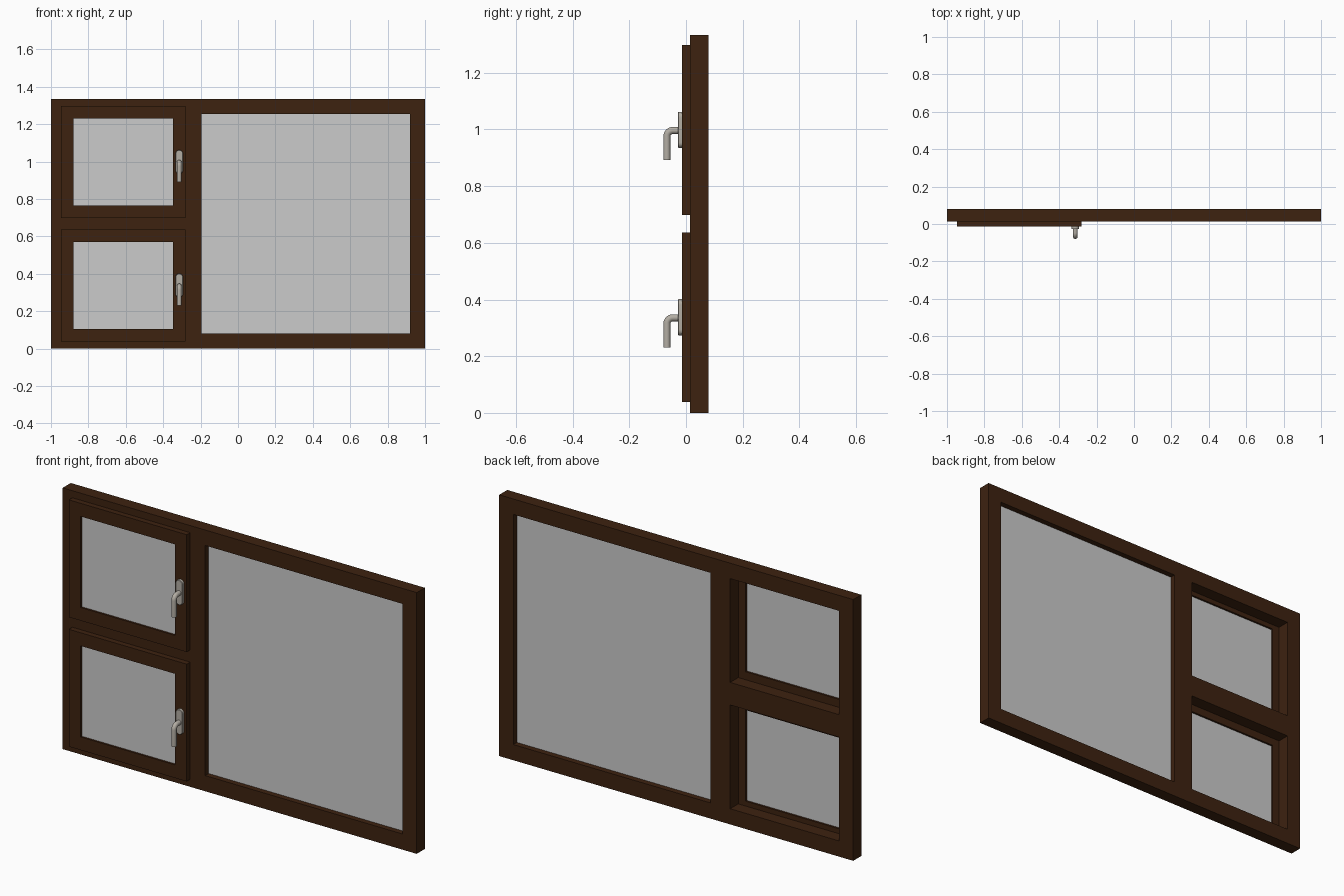
import bpy, bmesh, math
from mathutils import Vector

if "Cube" in bpy.data.objects:
    bpy.data.objects.remove(bpy.data.objects["Cube"])


def material(name, rgb):
    m = bpy.data.materials.new(name)
    m.diffuse_color = (*rgb, 1)
    m.use_nodes = True
    m.node_tree.nodes["Principled BSDF"].inputs["Base Color"].default_value = m.diffuse_color
    return m


WOOD = material("dark brown wood", (0.047, 0.016, 0.005))
GLASS = material("grey glass", (0.6, 0.6, 0.6))
METAL = material("warm grey metal", (0.45, 0.42, 0.37))


def finish(name, bm, mat, smooth=False):
    bmesh.ops.recalc_face_normals(bm, faces=bm.faces[:])
    me = bpy.data.meshes.new(name)
    bm.to_mesh(me)
    bm.free()
    me.materials.append(mat)
    ob = bpy.data.objects.new(name, me)
    bpy.context.collection.objects.link(ob)
    if smooth:
        bpy.ops.object.select_all(action='DESELECT')
        ob.select_set(True)
        bpy.context.view_layer.objects.active = ob
        bpy.ops.object.shade_smooth_by_angle(angle=math.radians(35))
    return ob


def thicken(bm, depth):
    """Extrude all faces along +y into a closed solid."""
    r = bmesh.ops.extrude_face_region(bm, geom=bm.faces[:], use_keep_orig=True)
    vs = [g for g in r["geom"] if isinstance(g, bmesh.types.BMVert)]
    bmesh.ops.translate(bm, vec=(0, depth, 0), verts=vs)


def panel(name, xs, zs, holes, y0, y1, mat):
    """Flat slab on a grid of cells, with some cells left open."""
    bm = bmesh.new()
    v = [[bm.verts.new((x, y0, z)) for z in zs] for x in xs]
    for i in range(len(xs) - 1):
        for j in range(len(zs) - 1):
            if (i, j) not in holes:
                bm.faces.new((v[i][j], v[i + 1][j], v[i + 1][j + 1], v[i][j + 1]))
    thicken(bm, y1 - y0)
    return finish(name, bm, mat)


def back_plate(name, x, z):
    """Plate with round ends and softened front edge."""
    r, half, n = 0.02, 0.044, 12
    bm = bmesh.new()
    pts = []
    for s, start in ((1, 0), (-1, math.pi)):
        for k in range(n + 1):
            a = start + math.pi * k / n
            pts.append(bm.verts.new((x + r * math.cos(a), -0.028,
                                     z + s * half + r * math.sin(a))))
    bm.faces.new(pts)
    thicken(bm, 0.014)
    edges = [e for e in bm.edges if all(p.co.y < -0.027 for p in e.verts)]
    bmesh.ops.bevel(bm, geom=edges, offset=0.002, segments=1, affect='EDGES')
    return finish(name, bm, METAL, True)


def lever(name, x, z):
    """Round bar that comes forward and bends down."""
    rad, bend, yc, n = 0.0125, 0.021, -0.0675, 20
    path = [(-0.026, 0, 0)]
    for k in range(9):
        a = math.pi / 2 * k / 8
        path.append((yc + bend - bend * math.sin(a), -bend + bend * math.cos(a), a))
    path.append((yc, -0.105, math.pi / 2))
    bm = bmesh.new()
    rings = []
    for y, dz, a in path:
        up = Vector((0, -math.sin(a), math.cos(a)))
        c = Vector((x, y, z + dz))
        rings.append([bm.verts.new(c + rad * (math.cos(t) * Vector((1, 0, 0)) + math.sin(t) * up))
                      for t in (2 * math.pi * i / n for i in range(n))])
    for p, q in zip(rings, rings[1:]):
        for i in range(n):
            j = (i + 1) % n
            bm.faces.new((p[i], p[j], q[j], q[i]))
    bm.faces.new(rings[0])
    bm.faces.new(rings[-1])
    return finish(name, bm, METAL, True)


# Main frame with one large and two small openings
panel("main_frame", [-1, -0.92, -0.305, -0.195, 0.92, 1],
      [0, 0.08, 0.61, 0.725, 1.255, 1.334],
      {(1, 1), (1, 3), (3, 1), (3, 2), (3, 3)}, 0.014, 0.079, WOOD)

# Large fixed pane
panel("fixed_glass", [-0.197, 0.922], [0.078, 1.257], set(), 0.042, 0.05, GLASS)

# Two opening sashes, each with glass and a handle
for label, z0 in (("lower", 0.038), ("upper", 0.699)):
    z1 = z0 + 0.599
    b = 0.067
    panel(label + "_sash", [-0.946, -0.946 + b, -0.28 - b, -0.28],
          [z0, z0 + b, z1 - b, z1], {(1, 1)}, -0.014, 0.014, WOOD)
    panel(label + "_glass", [-0.948 + b, -0.278 - b], [z0 + b - 0.002, z1 - b + 0.002],
          set(), -0.004, 0.004, GLASS)
    zc = (z0 + z1) / 2
    back_plate(label + "_handle_plate", -0.314, zc)
    lever(label + "_handle_lever", -0.314, zc - 0.002)
